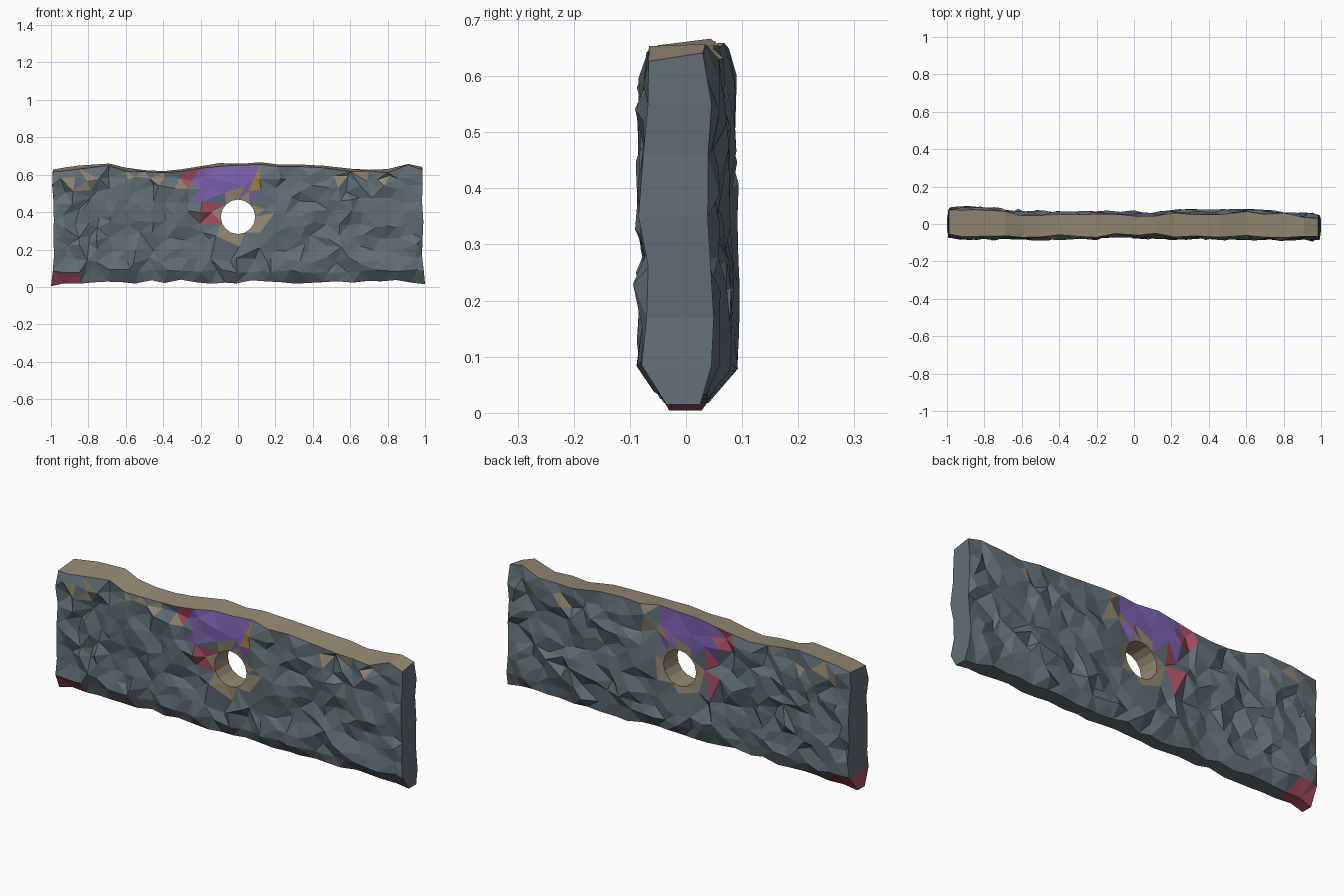
import bpy, bmesh, math, random
from mathutils import Vector
from mathutils.geometry import delaunay_2d_cdt

if "Cube" in bpy.data.objects:
    bpy.data.objects.remove(bpy.data.objects["Cube"])

random.seed(7)
HX, HZ, HR, SIDES = 0.0, 0.375, 0.092, 16

COLOURS = {
    "slate": (0.12, 0.157, 0.18), "sandstone": (0.30, 0.25, 0.17),
    "violet": (0.19, 0.114, 0.40), "rose": (0.40, 0.08, 0.127),
    "ochre": (0.30, 0.19, 0.04)}
NAMES = list(COLOURS)
# Painted patches: material, x range, z range
PATCHES = [("ochre", 0.075, 0.14, 0.5, 0.62), ("violet", -0.22, 0.10, 0.47, 0.67),
           ("rose", -0.33, -0.21, 0.55, 0.64), ("rose", -0.19, -0.125, 0.33, 0.48),
           ("rose", -1.0, -0.85, 0.0, 0.09)]

TOP = [(-0.99, .63), (-.92, .64), (-.85, .65), (-.69, .66), (-.6, .638), (-.5, .63), (-.4, .622),
       (-.3, .63), (-.2, .65), (-.1, .663), (.02, .663), (.12, .672), (.22, .655), (.33, .655),
       (.46, .652), (.6, .635), (.7, .63), (.8, .633), (.91, .662), (0.985, .645)]
BACK_Y = [(-1, .08), (-.8, .08), (-.6, .06), (-.45, .052), (-.3, .05), (0, .057),
          (.3, .064), (.55, .064), (.8, .055), (1, .042)]
FRONT_Y = [(-1, -.066), (-.8, -.07), (-.5, -.072), (0, -.067), (.3, -.068), (.6, -.07), (1, -.077)]


def lerp(table, x):
    for (a, u), (b, v) in zip(table, table[1:]):
        if x <= b:
            return u + (v - u) * max(0, (x - a) / (b - a))
    return table[-1][1]


def jit(a):
    return random.uniform(-a, a)


# Slab outline in x,z, counter-clockwise
n_bot = 26
outline = [(-1.0, 0.004)]
outline += [(-1 + 2 * i / n_bot + jit(.012), 0.028 + jit(.012)) for i in range(1, n_bot)]
outline += [(1.0, 0.015)]
outline += [(0.988 + jit(.006), z) for z in (.085, .17, .26, .35, .46, .55)]
outline += TOP[::-1]
outline += [(-0.988 + jit(.006), z) for z in (.54, .45, .35, .26, .17, .085)]
hole = [(HX + HR * math.cos(2 * math.pi * i / SIDES), HZ + HR * math.sin(2 * math.pi * i / SIDES))
        for i in range(SIDES)]
no, nh = len(outline), SIDES


def depth(x, z, side):
    y = lerp(BACK_Y if side > 0 else FRONT_Y, x)
    return y * (1 - 0.6 * max(0, (0.085 - z) / 0.08) - 0.1 * max(0, (z - 0.57) / 0.08))


def face_points():
    """Random points scattered over one broad face, with a collar round the hole."""
    pts = []
    for k in range(7):
        a = 2 * math.pi * (k + .3) / 7
        r = 0.145 + jit(.016)
        pts.append((HX + r * math.cos(a), HZ + r * math.sin(a)))
    for i in range(29):
        for j in range(9):
            x = -0.935 + i * 1.87 / 28 + jit(.026)
            z = 0.085 + j * 0.50 / 8 + jit(.022 if j else .01)
            if math.hypot(x - HX, z - HZ) < .19 or (-.17 < x < .07 and z > .5):
                continue
            pts.append((x, min(z, lerp(TOP, x) - .04)))
    return pts + [(-.06, .56), (-.15, .53), (.04, .54)]


bm = bmesh.new()
rings = {}
for side in (-1, 1):
    pts = outline + hole + face_points()
    edges = [(i, (i + 1) % no) for i in range(no)]
    edges += [(no + i, no + (i + 1) % nh) for i in range(nh)]
    vs, _, fs, ov, _, _ = delaunay_2d_cdt([Vector(p) for p in pts], edges, [], 1, 1e-5)
    made, ring = [], {}
    for k, v in enumerate(vs):
        x, z = v
        src = ov[k][0] if ov[k] else 10 ** 6
        dz, noise = 0, jit(.019)
        if src < no:
            noise = jit(.01)
            if z > .6:      # crest edges dip a little on each side
                dz = -random.uniform(.008, .022) if side < 0 else -random.uniform(0, .006)
        elif src < no + nh:
            noise = 0.006 * side * -1
        elif math.hypot(x - HX, z - HZ) < .17 or (-.2 < x < .09 and z > .48):
            noise *= .4
        bv = bm.verts.new((x, depth(x, z, side) + noise, z + dz))
        made.append(bv)
        ring[src] = bv
    rings[side] = ring
    for f in fs:
        c = sum((vs[i] for i in f), Vector((0, 0))) / len(f)
        if math.hypot(c.x - HX, c.y - HZ) < HR * .985:
            continue
        bm.faces.new([made[i] for i in f])

# Rim strips joining front to back, plus the tunnel wall
tunnel, crest = set(), set()
for start, count in ((0, no), (no, nh)):
    for i in range(count):
        a, b = start + i, start + (i + 1) % count
        f = bm.faces.new((rings[-1][a], rings[-1][b], rings[1][b], rings[1][a]))
        if start:
            tunnel.add(f)
        elif min(outline[a][1], outline[b][1]) > .6:
            crest.add(f)
loose = [v for v in bm.verts if not v.link_faces]
bmesh.ops.delete(bm, geom=loose, context='VERTS')
bmesh.ops.recalc_face_normals(bm, faces=bm.faces)

# Colour each facet by position
for f in bm.faces:
    c = f.calc_center_median()
    name = "slate"
    broad = abs(f.normal.y) > .45
    if f in tunnel or f in crest:
        name = "sandstone"
    elif broad or c.z < .1:
        if math.hypot(c.x - HX, c.z - HZ) < .137:
            name = "sandstone"
        elif c.z > .52 and random.random() < .13:
            name = "sandstone"
        for p, x0, x1, z0, z1 in PATCHES:
            if x0 < c.x < x1 and z0 < c.z < z1 and not (
                    p == "violet" and math.hypot(c.x - HX, c.z - HZ) < .13):
                name = p
                break
    f.material_index = NAMES.index(name)
    f.smooth = False

mesh = bpy.data.meshes.new("stone_wall")
bm.to_mesh(mesh)
bm.free()
for n in NAMES:
    m = bpy.data.materials.new(n)
    m.diffuse_color = (*COLOURS[n], 1)
    m.use_nodes = True
    m.node_tree.nodes["Principled BSDF"].inputs["Base Color"].default_value = m.diffuse_color
    mesh.materials.append(m)
wall = bpy.data.objects.new("stone_wall", mesh)
bpy.context.collection.objects.link(wall)
